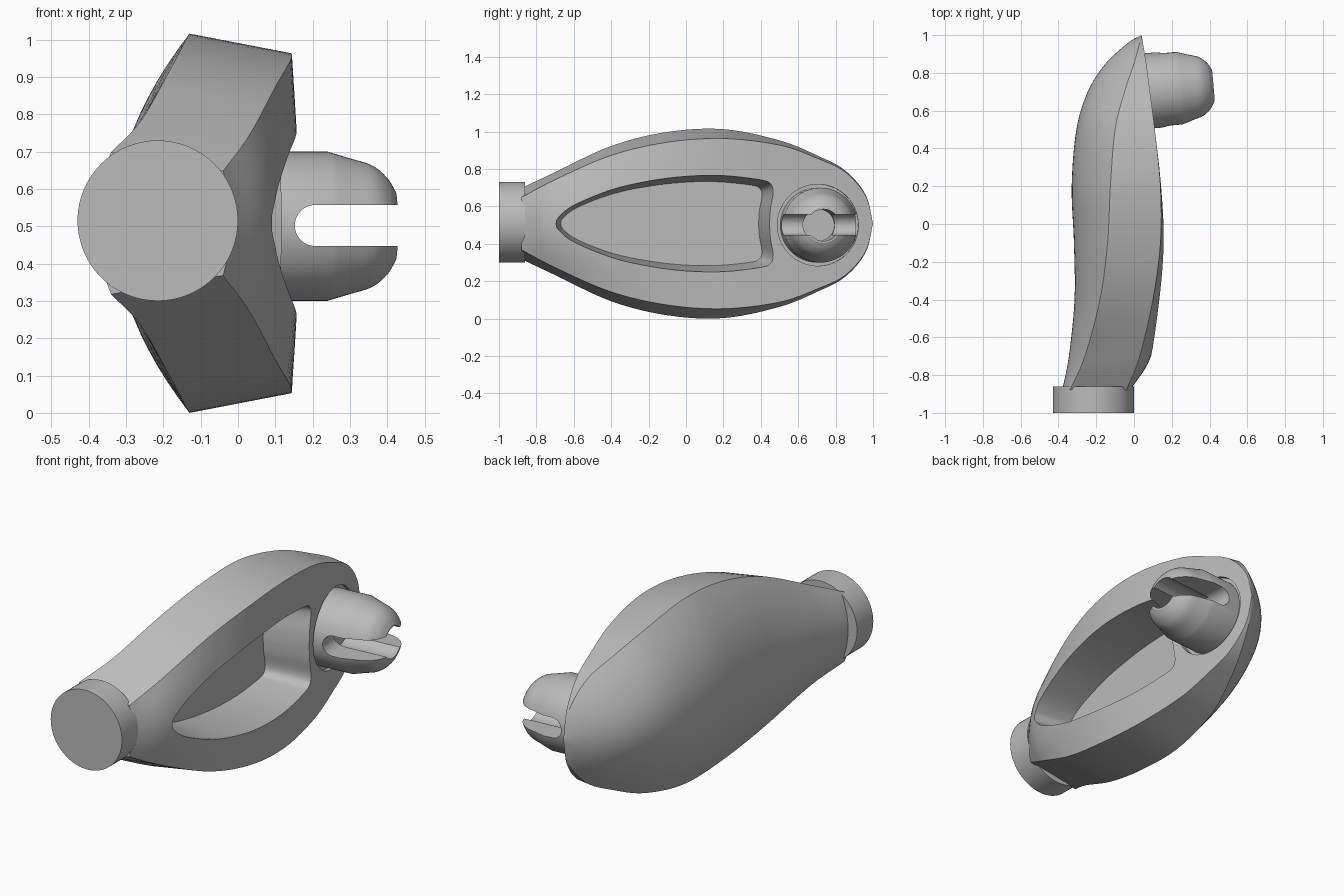
import bpy, bmesh, math
from mathutils import Matrix, Vector

cube = bpy.data.objects.get("Cube")
if cube:
    bpy.data.objects.remove(cube)

MID = 0.508  # height of the symmetry plane

grey = bpy.data.materials.new("satin_grey")
grey.use_nodes = True
GREY = (0.5, 0.5, 0.5, 1)
grey.diffuse_color = GREY
grey.node_tree.nodes["Principled BSDF"].inputs["Base Color"].default_value = GREY


def catmull(rows, steps):
    """Smooth curve through rows of numbers."""
    rows = [Vector(r) for r in rows]
    pts = [2 * rows[0] - rows[1]] + rows + [2 * rows[-1] - rows[-2]]
    out = []
    for i in range(1, len(pts) - 2):
        a, b, c, d = pts[i - 1:i + 3]
        for s in range(steps):
            t = s / steps
            out.append(b + t / 2 * (c - a + t * (2 * a - 5 * b + 4 * c - d
                                                + t * (3 * (b - c) + d - a))))
    return out + [rows[-1]]


def make(name, bm, material=True):
    bmesh.ops.remove_doubles(bm, verts=bm.verts, dist=1e-5)
    bmesh.ops.recalc_face_normals(bm, faces=bm.faces)
    mesh = bpy.data.meshes.new(name)
    bm.to_mesh(mesh)
    bm.free()
    obj = bpy.data.objects.new(name, mesh)
    bpy.context.collection.objects.link(obj)
    if material:
        mesh.materials.append(grey)
    return obj


def loft(name, rings, material=True):
    """Skin closed rings of points and cap both ends."""
    bm = bmesh.new()
    loops = [[bm.verts.new(p) for p in ring] for ring in rings]
    n = len(loops[0])
    for a, b in zip(loops, loops[1:]):
        for i in range(n):
            j = (i + 1) % n
            bm.faces.new((a[i], a[j], b[j], b[i]))
    bm.faces.new(loops[0])
    bm.faces.new(loops[-1])
    return make(name, bm, material)


def lathe(name, profile, sides=64, material=True):
    """Turn (x, radius) points around the x axis."""
    turns = [math.tau * i / sides for i in range(sides)]
    return loft(name, [[(x, r * math.cos(a), r * math.sin(a)) for a in turns]
                       for x, r in profile], material)


def cut(target, cutter):
    cutter.hide_render = True
    mod = target.modifiers.new("cut", 'BOOLEAN')
    mod.operation = 'DIFFERENCE'
    mod.solver = 'EXACT'
    mod.object = cutter
    bpy.context.view_layer.objects.active = target
    bpy.ops.object.modifier_apply(modifier=mod.name)
    bpy.data.objects.remove(cutter)


def smooth(obj, degrees=30):
    bpy.ops.object.select_all(action='DESELECT')
    obj.select_set(True)
    bpy.context.view_layer.objects.active = obj
    bpy.ops.object.shade_smooth_by_angle(angle=math.radians(degrees))


# Handle body stations: y, face x, rim x, rim half height,
# ridge x, ridge half height, back x
stations = [
    (-.88, -.02, -.04, .14, -.34, .19, -.38),
    (-.7, .09, .03, .235, -.26, .275, -.345),
    (-.4, .145, .10, .365, -.18, .415, -.315),
    (-.1, .165, .14, .435, -.14, .49, -.318),
    (.2, .145, .14, .455, -.125, .505, -.33),
    (.5, .11, .11, .42, -.10, .445, -.305),
    (.7, .085, .085, .35, -.05, .365, -.245),
    (.85, .065, .065, .277, 0, .285, -.15),
    (.96, .047, .047, .15, .03, .155, -.03),
    (1, .04, .04, 0, .04, 0, .04),
]


def section(row):
    y, face, rim, rim_h, ridge, ridge_h, back = row
    half = []
    for i in range(4):                      # inner face
        t = i / 4
        half.append((face + (rim - face) * t * t, rim_h * t))
    for i in range(3):                      # side wall
        t = i / 3
        half.append((rim + (ridge - rim) * t, rim_h + (ridge_h - rim_h) * t))
    for i in range(13):                     # domed back
        t = 1 - i / 12
        half.append((back + (ridge - back) * t * t, ridge_h * t))
    lower = [(x, -h) for x, h in half[-2:0:-1]]
    return [(x, y, MID + h) for x, h in half + lower]


body = loft("handle_body", [section(r) for r in catmull(stations, 6)])

# Tapered finger pocket in the inner face
outline = catmull([(-.7, 0), (-.685, .035), (-.6, .1), (-.4, .18), (-.2, .225),
                   (0, .25), (.2, .255), (.4, .235), (.455, .215), (.47, .17),
                   (.455, .08), (.45, 0)], 4)
outline = [tuple(p) for p in outline]
outline += [(y, -h) for y, h in outline[-2:0:-1]]


def pocket_ring(x):
    k = (.13 - x) / .25                     # 0 at the mouth, 1 at the floor
    return [(x, -.7 + .03 * k + (y + .7) * (1 - .08 * k), MID + h * (1 - .12 * k))
            for y, h in outline]


cut(body, loft("pocket_cutter", [pocket_ring(-.12), pocket_ring(.25)], False))

# Peg frame, tilted to stand square on the inner face
peg_frame = Matrix.Translation((.08, .705, .5)) @ Matrix.Rotation(math.radians(5), 4, 'Z')

# Shallow seat around the peg
seat = lathe("seat_cutter", [(-.02, .218), (.2, .218)], material=False)
seat.data.transform(peg_frame)
cut(body, seat)
smooth(body)

# Split, hollow peg
tip = catmull([(.16, .2), (.22, .182), (.28, .163), (.32, .13), (.342, .095)], 4)
peg = lathe("split_peg", [(-.06, .2)] + [tuple(p) for p in tip])
cut(peg, lathe("bore_cutter", [(.04, .085), (.5, .085)], material=False))

slot_profile = [(.5, -.055), (.5, .055)]
slot_profile += [(.11 - .055 * math.sin(a), .055 * math.cos(a))
                 for a in (math.pi * i / 16 for i in range(17))]
cut(peg, loft("slot_cutter", [[(x, y, z + .002) for x, z in slot_profile]
                              for y in (-.4, .4)], False))
peg.data.transform(peg_frame)
smooth(peg)

# Round end cap at the front
cap = lathe("end_cap", [(-.07, .215), (.07, .215)])
cap.data.transform(Matrix.Translation((-.215, -.93, .515)) @ Matrix.Rotation(math.pi / 2, 4, 'Z'))
smooth(cap)
